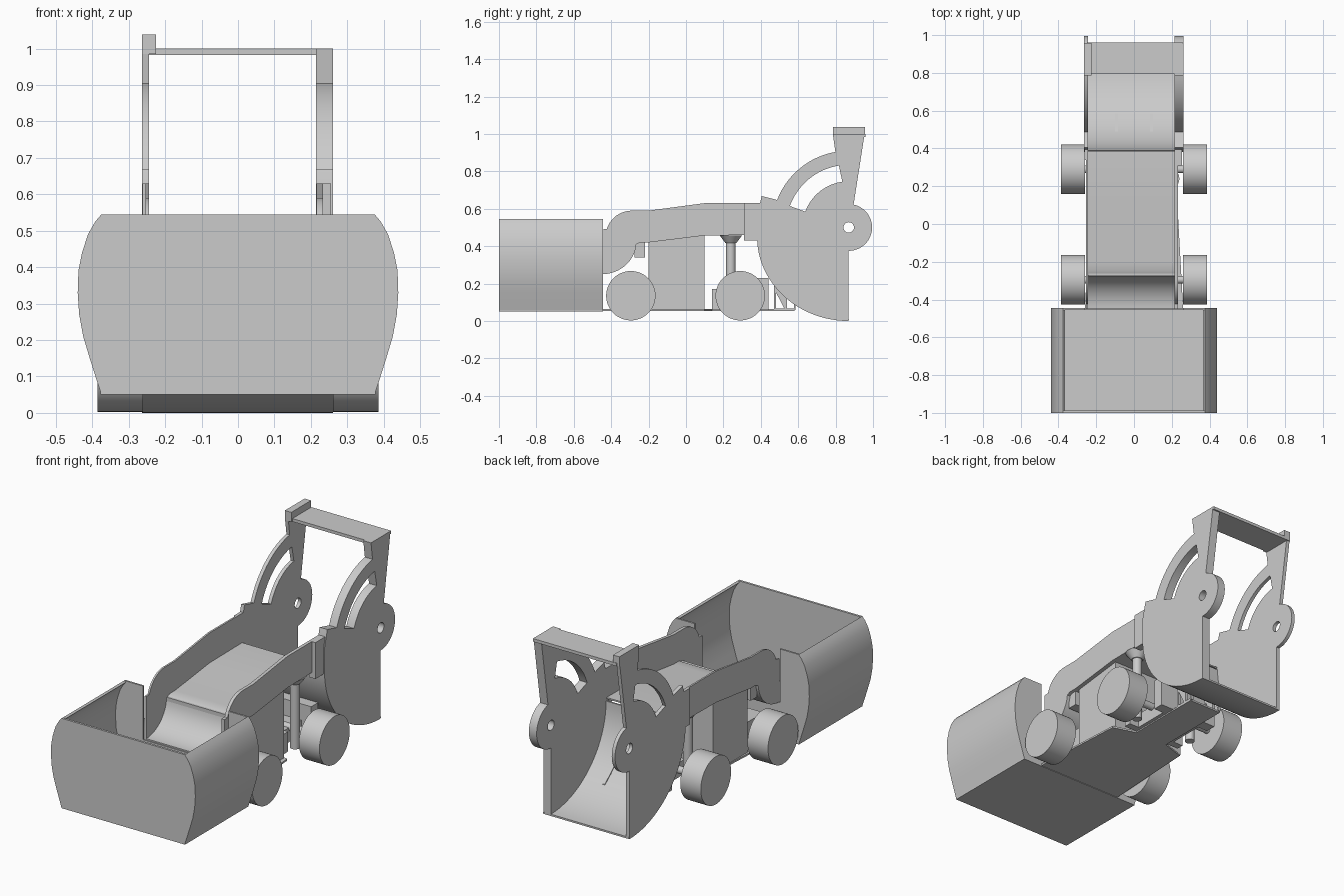
import bpy, bmesh, math
from mathutils import Matrix, Vector

if "Cube" in bpy.data.objects:
    bpy.data.objects.remove(bpy.data.objects["Cube"])

grey = bpy.data.materials.new("plain grey")
grey.use_nodes = True
grey.diffuse_color = (0.6, 0.6, 0.6, 1)
grey.node_tree.nodes["Principled BSDF"].inputs["Base Color"].default_value = (0.6, 0.6, 0.6, 1)

# Local plane axes for extruding a profile along x or along y
ALONG_X = Matrix(((0, 0, 1, 0), (1, 0, 0, 0), (0, 1, 0, 0), (0, 0, 0, 1)))
ALONG_Y = Matrix(((1, 0, 0, 0), (0, 0, -1, 0), (0, 1, 0, 0), (0, 0, 0, 1)))
ALONG_Z = Matrix.Identity(4)


def finish(name, mesh):
    ob = bpy.data.objects.new(name, mesh)
    bpy.context.collection.objects.link(ob)
    mesh.materials.clear()
    mesh.materials.append(grey)
    bpy.ops.object.select_all(action="DESELECT")
    ob.select_set(True)
    bpy.context.view_layer.objects.active = ob
    bpy.ops.object.shade_smooth_by_angle(angle=math.radians(30))
    return ob


def arc(cy, cz, ry, rz, a, b, n=16):
    angles = [math.radians(a + (b - a) * i / n) for i in range(n + 1)]
    return [(cy + ry * math.cos(t), cz + rz * math.sin(t)) for t in angles]


def extrude(name, loops, axes, a, b):
    """Filled outline, further loops being holes, extruded from a to b."""
    curve = bpy.data.curves.new(name, "CURVE")
    curve.dimensions = "2D"
    curve.fill_mode = "BOTH"
    curve.extrude = abs(b - a) / 2
    for loop in loops:
        spline = curve.splines.new("POLY")
        spline.points.add(len(loop) - 1)
        for point, co in zip(spline.points, loop):
            point.co = (co[0], co[1], 0, 1)
        spline.use_cyclic_u = True
    temp = bpy.data.objects.new("temp", curve)
    bpy.context.collection.objects.link(temp)
    graph = bpy.context.evaluated_depsgraph_get()
    mesh = bpy.data.meshes.new_from_object(temp.evaluated_get(graph))
    bpy.data.objects.remove(temp)
    middle = (a + b) / 2 if axes != ALONG_Y else -(a + b) / 2
    mesh.transform(axes @ Matrix.Translation((0, 0, middle)))
    bm = bmesh.new()
    bm.from_mesh(mesh)
    bmesh.ops.remove_doubles(bm, verts=bm.verts, dist=0.0001)
    bmesh.ops.recalc_face_normals(bm, faces=bm.faces)
    bm.to_mesh(mesh)
    bm.free()
    return finish(name, mesh)


def ribbon(path, thick):
    """Outline of a sheet lying on the upper left of an open path."""
    offset = []
    for i, p in enumerate(path):
        d = Vector(path[min(i + 1, len(path) - 1)]) - Vector(path[max(i - 1, 0)])
        d.normalize()
        offset.append((p[0] - d.y * thick, p[1] + d.x * thick))
    return path + offset[::-1]


def box(name, x, y, z):
    rect = [(y[0], z[0]), (y[1], z[0]), (y[1], z[1]), (y[0], z[1])]
    return extrude(name, [rect], ALONG_X, *x)


def cone(name, centre, r1, r2, depth, axes):
    bm = bmesh.new()
    bmesh.ops.create_cone(bm, cap_ends=True, segments=48, radius1=r1, radius2=r2,
                          depth=depth, matrix=Matrix.Translation(centre) @ axes)
    mesh = bpy.data.meshes.new(name)
    bm.to_mesh(mesh)
    bm.free()
    return finish(name, mesh)


# Front bin: bulging side walls, floor, front panel and split rear panel
side = [(0.375, 0.05), (0.388, 0.09), (0.407, 0.15), (0.425, 0.21), (0.436, 0.27),
        (0.44, 0.33), (0.438, 0.39), (0.428, 0.44), (0.412, 0.49), (0.392, 0.525), (0.375, 0.545)]
mirror_side = [(-x, z) for x, z in side]
extrude("bin_front", [side + mirror_side[::-1]], ALONG_Y, -1.0, -0.988)
box("bin_floor", (-0.377, 0.377), (-1.0, -0.445), (0.05, 0.06))
extrude("bin_wall_left", [ribbon(side, 0.012)], ALONG_Y, -1.0, -0.445)
extrude("bin_wall_right", [ribbon(mirror_side, -0.012)], ALONG_Y, -1.0, -0.445)
extrude("bin_back_left", [side + [(0.26, 0.545), (0.26, 0.05)]], ALONG_Y, -0.455, -0.445)
extrude("bin_back_right", [mirror_side + [(-0.26, 0.545), (-0.26, 0.05)]], ALONG_Y, -0.455, -0.445)
box("bin_back_sill", (-0.26, 0.26), (-0.455, -0.445), (0.05, 0.25))

# Chute floor running from the rear scoop down into the bin
slide = arc(-0.45, 0.425, 0.185, 0.175, -90, -5)
slope = [(-0.245, 0.42), (-0.2, 0.42), (0.1, 0.457), (0.385, 0.46)]
extrude("chute_floor", [ribbon(slide + slope, 0.008)], ALONG_X, -0.25, 0.22)

# Chute side walls
wall_top = [(0.4, 0.63), (0.1, 0.63), (-0.2, 0.59)] + arc(-0.29, 0.45, 0.14, 0.14, 90, 163, 10) + [(-0.45, 0.49)]
wall = slide + slope + [(0.4, 0.46)] + wall_top
extrude("chute_wall_left", [wall], ALONG_X, 0.215, 0.233)
extrude("chute_wall_right", [wall], ALONG_X, -0.254, -0.244)
box("wall_bracket_left", (0.215, 0.255), (0.31, 0.41), (0.43, 0.63))
box("wall_bracket_right", (-0.262, -0.244), (0.34, 0.41), (0.43, 0.63))

# Rear scoop: curved floor between two slotted, pierced plates
scoop = arc(0.87, 0.45, 0.49, 0.45, 180, 270, 24)
extrude("scoop_floor", [ribbon(scoop, 0.01)], ALONG_X, -0.264, 0.261)
plate = (scoop + arc(0.87, 0.5, 0.125, 0.125, -90, 78, 28) + [(0.955, 1.0), (0.785, 1.0)]
         + arc(0.87, 0.5, 0.41, 0.41, 100, 159, 20) + [(0.405, 0.668), (0.38, 0.57)])
slot = arc(0.87, 0.5, 0.335, 0.335, 99, 160, 20) + arc(0.87, 0.5, 0.247, 0.247, 160, 98, 20)
hole = arc(0.87, 0.5, 0.028, 0.028, 0, 345, 23)
extrude("scoop_plate_left", [plate, slot, hole], ALONG_X, 0.214, 0.261)
extrude("scoop_plate_right", [plate, slot, hole], ALONG_X, -0.264, -0.244)
box("top_bar", (-0.25, 0.26), (0.795, 0.96), (0.983, 1.0))
box("top_block", (-0.264, -0.225), (0.785, 0.957), (0.985, 1.038))

# Body under the chute
body = [(-0.2, 0.06), (0.1, 0.06), (0.1, 0.457), (-0.2, 0.42)]
extrude("body", [body], ALONG_X, -0.235, 0.21)
box("front_crossbeam", (-0.24, 0.215), (-0.275, -0.22), (0.34, 0.42))
box("front_axle_housing", (-0.2, 0.2), (-0.39, -0.2), (0.06, 0.2))

# Base plate narrowing towards the rear
base = [(-0.26, -0.445), (0.26, -0.445), (0.23, 0.1), (0.1, 0.14), (0.1, 0.58),
        (-0.1, 0.58), (-0.1, 0.14), (-0.23, 0.1)]
extrude("base_plate", [base], ALONG_Z, 0.053, 0.063)

# Rear axle mount and support truss
box("rear_axle_front_block", (-0.18, 0.18), (0.14, 0.18), (0.06, 0.17))
box("rear_axle_back_block", (-0.18, 0.18), (0.38, 0.44), (0.06, 0.23))
box("rear_axle_beam", (-0.12, 0.12), (0.14, 0.44), (0.06, 0.14))
truss = [(0.47, 0.06), (0.585, 0.06), (0.585, 0.1), (0.48, 0.19), (0.47, 0.19)]
gaps = [[(0.48, 0.068), (0.525, 0.068), (0.48, 0.155)], [(0.54, 0.068), (0.578, 0.068), (0.578, 0.09), (0.54, 0.125)]]

# Parts repeated on both sides
for s, label in ((1, "left"), (-1, "right")):
    for y, end in ((-0.295, "front"), (0.29, "rear")):
        cone(f"{end}_wheel_{label}", (s * 0.323, y, 0.135), 0.132, 0.132, 0.125, ALONG_X)
    extrude(f"truss_{label}", [truss] + gaps, ALONG_X, s * 0.085, s * 0.1)
    cone(f"lift_post_{label}", (s * 0.18, 0.24, 0.25), 0.025, 0.025, 0.38, ALONG_Z)
    cone(f"post_collar_{label}", (s * 0.18, 0.24, 0.438), 0.03, 0.06, 0.04, ALONG_Z)
for y, end in ((-0.295, "front"), (0.29, "rear")):
    cone(f"{end}_axle", (0, y, 0.135), 0.02, 0.02, 0.6, ALONG_X)
